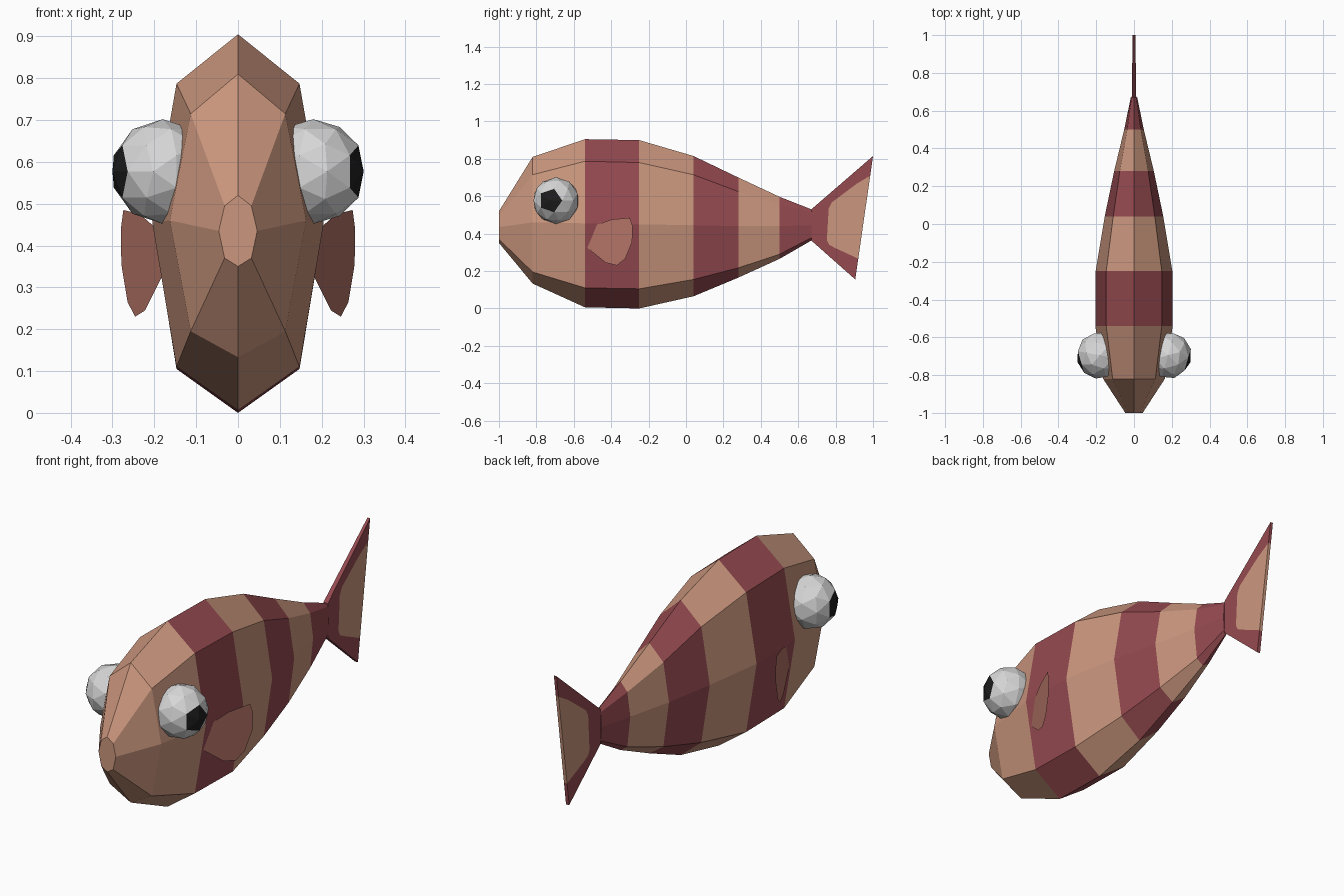
import bpy, bmesh, math
from mathutils import Vector

if "Cube" in bpy.data.objects:
    bpy.data.objects.remove(bpy.data.objects["Cube"])


def material(name, rgb):
    m = bpy.data.materials.new(name)
    m.diffuse_color = (*rgb, 1)
    m.use_nodes = True
    m.node_tree.nodes["Principled BSDF"].inputs["Base Color"].default_value = m.diffuse_color
    return m


TAN = material("tan scales", (0.60, 0.31, 0.21))
RED = material("dark red stripe", (0.30, 0.068, 0.08))
PINK = material("pink brown fin", (0.46, 0.175, 0.135))
WHITE = material("eye grey white", (0.68, 0.68, 0.68))
BLACK = material("pupil black", (0.012, 0.012, 0.012))


def finish(name, bm, mats, fix_normals=True):
    if fix_normals:
        bmesh.ops.recalc_face_normals(bm, faces=bm.faces)
    me = bpy.data.meshes.new(name)
    bm.to_mesh(me)
    bm.free()
    for m in mats:
        me.materials.append(m)
    ob = bpy.data.objects.new(name, me)
    bpy.context.collection.objects.link(ob)
    return ob


# Body: eight-sided rings (y, top z, upper z, side z, lower z, bottom z, corner x, side x)
RINGS = [
    (-1.00, 0.52, 0.495, 0.435, 0.37, 0.35, 0.032, 0.046),
    (-0.82, 0.81, 0.715, 0.46, 0.195, 0.133, 0.113, 0.163),
    (-0.54, 0.905, 0.787, 0.455, 0.11, 0.006, 0.147, 0.205),
    (-0.25, 0.90, 0.78, 0.45, 0.105, 0.0, 0.147, 0.203),
    (0.04, 0.815, 0.715, 0.445, 0.155, 0.065, 0.11, 0.155),
    (0.28, 0.70, 0.625, 0.44, 0.217, 0.165, 0.075, 0.105),
    (0.50, 0.597, 0.555, 0.44, 0.29, 0.265, 0.036, 0.052),
    (0.67, 0.53, 0.515, 0.445, 0.378, 0.363, 0.012, 0.017),
]
bm = bmesh.new()
loops = []
for y, top, up, mid, low, bot, xc, xs in RINGS:
    pts = [(0, top), (xc, up), (xs, mid), (xc, low), (0, bot),
           (-xc, low), (-xs, mid), (-xc, up)]
    loops.append([bm.verts.new((x, y, z)) for x, z in pts])
for i, (a, b) in enumerate(zip(loops, loops[1:])):
    for k in range(8):
        n = (k + 1) % 8
        f = bm.faces.new((a[k], a[n], b[n], b[k]))
        f.material_index = 1 if i in (2, 4, 6) else 0   # alternating stripes
bm.faces.new(loops[0])
bm.faces.new(loops[-1]).material_index = 1
finish("body", bm, [TAN, RED])

# Tail fin: thin fan with an inset light patch on each side
PATCH = [(0.985, 0.71), (0.91, 0.665), (0.78, 0.567), (0.763, 0.535),
         (0.753, 0.365), (0.765, 0.34), (0.80, 0.322), (0.921, 0.266)]
FRONT = [(0.905, 0.155), (0.67, 0.363), (0.67, 0.53), (1.0, 0.815)]
bm = bmesh.new()
sides = []
for s in (1, -1):
    def vert(p):
        return bm.verts.new((s * (0.012 - 0.015 * (p[0] - 0.67)), p[0], p[1]))
    outer = [vert(p) for p in FRONT]
    inner = [vert(p) for p in PATCH]
    bm.faces.new(outer + inner)
    bm.faces.new(inner).material_index = 1
    sides.append(outer + [inner[0], inner[-1]])
a, b = sides
for k in range(6):
    n = (k + 1) % 6
    f = bm.faces.new((a[k], a[n], b[n], b[k]))
    f.material_index = 1 if k == 4 else 0
bmesh.ops.recalc_face_normals(bm, faces=bm.faces)
bmesh.ops.triangulate(bm, faces=[f for f in bm.faces if len(f.verts) > 4])
finish("tail_fin", bm, [RED, TAN])

# Pectoral fins: upright flat leaves angled out from the body
LEAF = [(-0.56, 0.35), (-0.43, 0.245), (-0.37, 0.23), (-0.325, 0.265), (-0.288, 0.355),
        (-0.285, 0.44), (-0.30, 0.485), (-0.40, 0.475), (-0.47, 0.45), (-0.55, 0.41)]
for s, side in ((1, "left"), (-1, "right")):
    bm = bmesh.new()
    vs = [bm.verts.new((s * (0.28 + 0.4 * (y + 0.285)), y, z)) for y, z in LEAF]
    f = bm.faces.new(vs)
    f.normal_update()
    if f.normal.x * s < 0:
        f.normal_flip()
    finish("pectoral_fin_" + side, bm, [PINK], False)

    # Eyes: faceted balls, the faces around the outward corner are the pupil
    look = Vector((s * 0.96, -0.28, 0)).normalized()
    centre = Vector((s * 0.18, -0.695, 0.577))
    turn = look.to_track_quat('Z', 'Y').to_matrix().to_4x4()
    bm = bmesh.new()
    bmesh.ops.create_icosphere(bm, subdivisions=2, radius=0.125, matrix=turn)
    for f in bm.faces:
        if f.calc_center_median().normalized().dot(look) > 0.9:
            f.material_index = 1
    bmesh.ops.translate(bm, verts=bm.verts, vec=centre)
    finish("eye_" + side, bm, [WHITE, BLACK])
